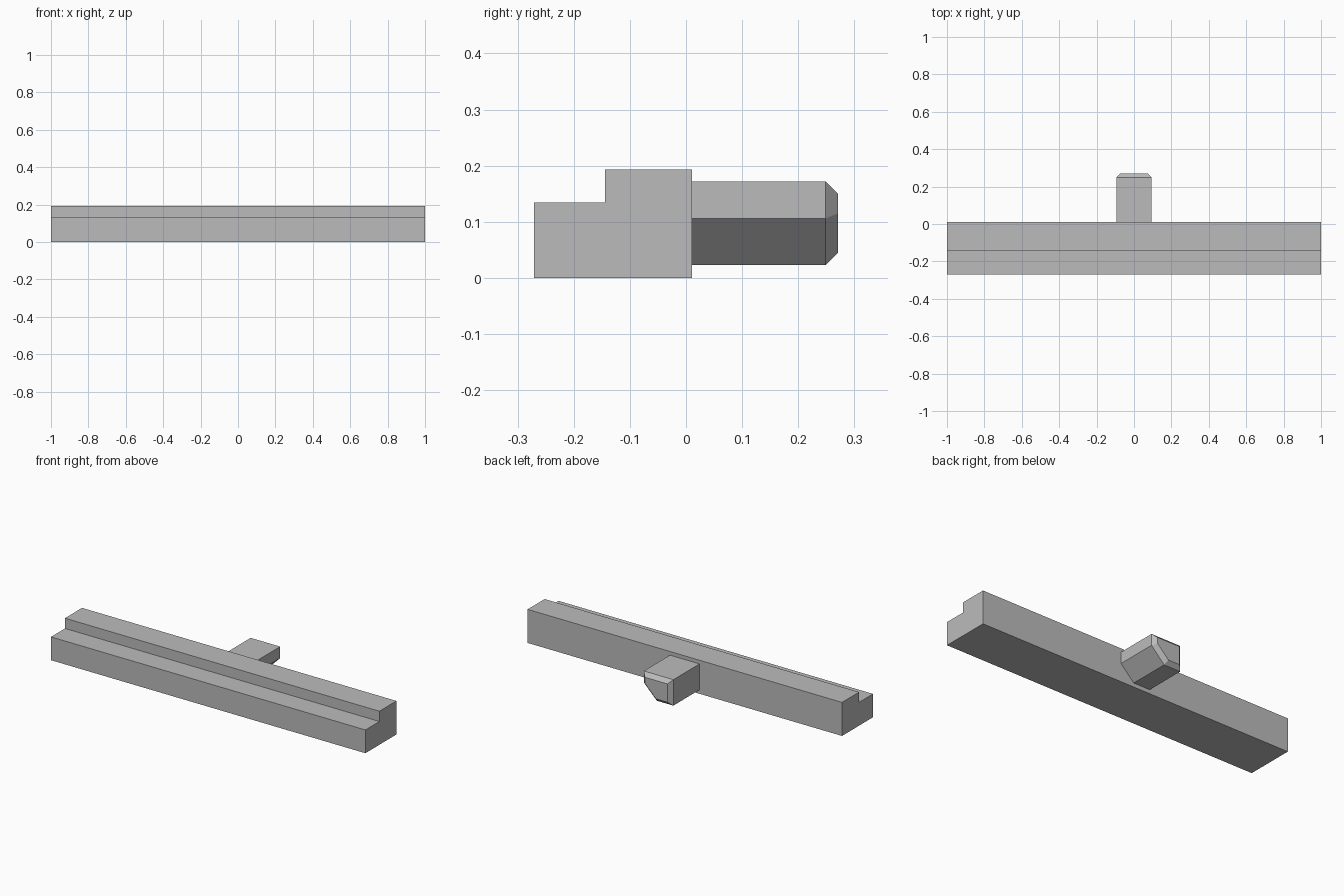
import bpy, bmesh

cube = bpy.data.objects.get("Cube")
if cube:
    bpy.data.objects.remove(cube, do_unlink=True)

# Single plain grey finish
grey = bpy.data.materials.new("plain_grey")
grey.use_nodes = True
GREY = (0.5, 0.5, 0.5, 1)
grey.diffuse_color = GREY
grey.node_tree.nodes["Principled BSDF"].inputs["Base Color"].default_value = GREY


def extrude_profile(name, points, direction, chamfer=0):
    """Extrude a closed profile; optionally chamfer the rim of its far end."""
    bm = bmesh.new()
    face = bm.faces.new([bm.verts.new(p) for p in points])
    out = bmesh.ops.extrude_face_region(bm, geom=[face], use_keep_orig=True)["geom"]
    bmesh.ops.translate(bm, vec=direction,
                        verts=[v for v in out if isinstance(v, bmesh.types.BMVert)])
    bmesh.ops.recalc_face_normals(bm, faces=bm.faces)
    if chamfer:
        end = max(bm.faces, key=lambda f: f.calc_center_median().y)
        bmesh.ops.inset_region(bm, faces=[end], thickness=chamfer, use_even_offset=True)
        bmesh.ops.translate(bm, vec=(0, chamfer, 0), verts=end.verts)
    mesh = bpy.data.meshes.new(name)
    bm.to_mesh(mesh)
    bm.free()
    mesh.materials.append(grey)
    obj = bpy.data.objects.new(name, mesh)
    bpy.context.collection.objects.link(obj)
    return obj


# Long rail with a stepped cross-section
front, step, back = -0.271, -0.144, 0.011
low, high = 0.134, 0.193
rail = [(front, 0), (back, 0), (back, high), (step, high), (step, low), (front, low)]
extrude_profile("stepped_rail", [(-1, y, z) for y, z in rail], (2, 0, 0))

# Mounting peg with one lower corner cut away and a chamfered tip
half, bottom, top, cut, tip = 0.094, 0.023, 0.172, 0.083, 0.022
peg = [(-half, bottom), (half - cut, bottom), (half, bottom + cut), (half, top), (-half, top)]
extrude_profile("mounting_peg", [(x, back, z) for x, z in peg],
                (0, -front - tip - back, 0), tip)
